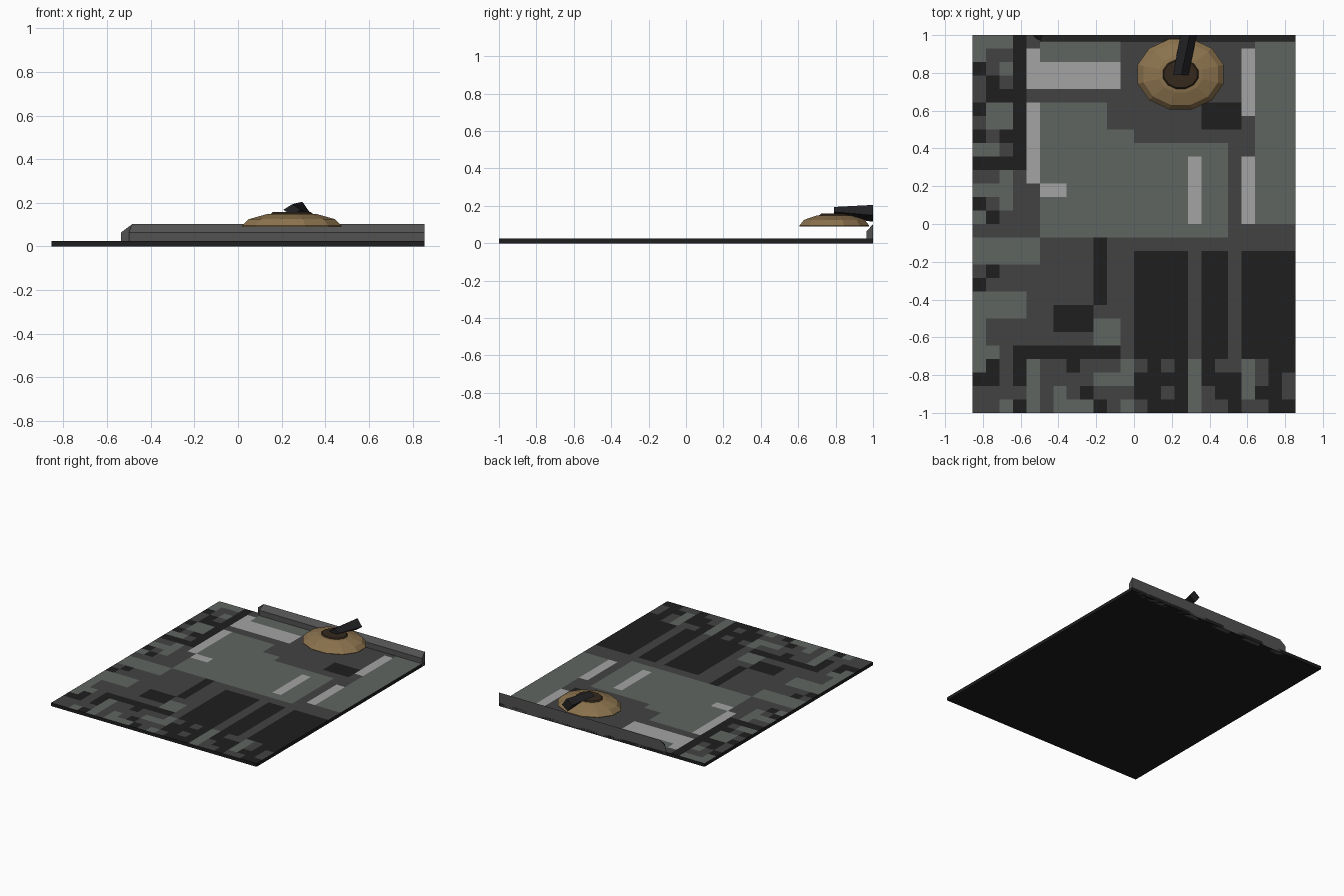
import bpy, bmesh, math, random
from mathutils import Matrix

if "Cube" in bpy.data.objects:
    bpy.data.objects.remove(bpy.data.objects["Cube"])

random.seed(4)


def material(name, rgb):
    m = bpy.data.materials.new(name)
    m.diffuse_color = (*rgb, 1)
    m.use_nodes = True
    m.node_tree.nodes["Principled BSDF"].inputs["Base Color"].default_value = m.diffuse_color
    return m


def add_object(name, bm, mats):
    bmesh.ops.recalc_face_normals(bm, faces=bm.faces)
    me = bpy.data.meshes.new(name)
    bm.to_mesh(me)
    bm.free()
    ob = bpy.data.objects.new(name, me)
    bpy.context.collection.objects.link(ob)
    for m in mats:
        me.materials.append(m)
    return ob


def loft(name, rings, mat):
    """Closed solid through rings that have equal point counts."""
    bm = bmesh.new()
    loops = [[bm.verts.new(p) for p in ring] for ring in rings]
    n = len(loops[0])
    for a, b in zip(loops, loops[1:]):
        for i in range(n):
            j = (i + 1) % n
            bm.faces.new((a[i], a[j], b[j], b[i]))
    bm.faces.new(loops[0][::-1])
    bm.faces.new(loops[-1])
    return add_object(name, bm, [mat])


def oval(rx, ry, z, n=12, cx=0.247, cy=0.793):
    angles = [2 * math.pi * (i + 0.5) / n for i in range(n)]
    return [(cx + rx * math.cos(a), cy + ry * math.sin(a), z) for a in angles]


light = material("light_stone", (0.37, 0.37, 0.37))
mid = material("mid_stone", (0.115, 0.13, 0.12))
dark = material("dark_stone", (0.055, 0.055, 0.055))
black = material("black_stone", (0.013, 0.013, 0.013))
tan = material("tan_shade", (0.26, 0.17, 0.075))
brown = material("brown_cap", (0.035, 0.022, 0.012))
iron = material("dark_iron", (0.016, 0.016, 0.018))
rail_grey = material("rail_grey", (0.085, 0.085, 0.085))

# Ground panel: a mosaic of square cells, painted in blocks (col, row, col, row)
COLS, ROWS, W, H, T = 24, 28, 0.855, 1.0, 0.025
blocks = [
    (1, [(5, 0, 11, 2), (5, 5, 10, 15), (10, 7, 12, 15), (12, 8, 20, 15),
         (21, 0, 24, 14), (0, 15, 5, 17), (0, 19, 4, 21), (1, 5, 3, 7),
         (9, 21, 11, 23), (0, 0, 3, 1)]),
    (3, [(12, 16, 24, 24), (3, 0, 4, 9), (0, 9, 4, 10), (17, 5, 20, 7),
         (9, 15, 10, 20), (6, 20, 9, 22), (3, 23, 11, 24)]),
    (2, [(16, 15, 17, 24), (19, 8, 20, 24)]),
    (0, [(4, 1, 5, 4), (4, 2, 11, 4), (4, 5, 5, 11), (5, 11, 7, 12),
         (20, 1, 21, 6), (20, 9, 21, 14), (16, 9, 17, 14)]),
    (1, [(4, 24, 5, 28), (16, 24, 17, 28), (20, 24, 21, 27)]),
]


def tone(c, r):
    t = 2
    if c < 3 or r > 23:                       # speckled border strips
        t = random.choice((1, 2, 2, 3) if c < 12 else (2, 3, 3))
    for value, rects in blocks:
        if any(a <= c < p and b <= r < q for a, b, p, q in rects):
            t = value
    return t


bm = bmesh.new()
bmesh.ops.create_grid(bm, x_segments=COLS, y_segments=ROWS, size=1,
                      matrix=Matrix.Translation((0, 0, T)) @ Matrix.Diagonal((W, H, 1, 1)))
for f in bm.faces:
    p = f.calc_center_median()
    f.material_index = tone(int((p.x + W) / (2 * W) * COLS), int((H - p.y) / (2 * H) * ROWS))
panel = add_object("ground_panel", bm, [light, mid, dark, black])
solid = panel.modifiers.new("thickness", 'SOLIDIFY')
solid.thickness, solid.offset = T, -1
solid.material_offset = solid.material_offset_rim = 3

# Back rail: bevelled along its top front edge and at its left end
loft("back_rail", [
    [(-0.50, 0.966, 0), (-0.50, 0.966, 0.065), (-0.485, 1, 0.102), (-0.535, 1, 0.065), (-0.535, 1, 0)],
    [(0.855, 0.966, 0), (0.855, 0.966, 0.065), (0.855, 1, 0.102), (0.855, 1, 0.065), (0.855, 1, 0)],
], rail_grey)

# Oval lamp shade with a shallow dome
loft("lamp_shade", [oval(0.236, 0.193, 0.09), oval(0.236, 0.193, 0.095), oval(0.205, 0.168, 0.125),
                    oval(0.12, 0.10, 0.148), oval(0.09, 0.075, 0.151)], tan)

# Cap on the shade
loft("lamp_cap", [oval(0.102, 0.084, 0.146), oval(0.09, 0.074, 0.158)], brown)

# Support arm: tapered diamond bar running to the back edge
loft("lamp_arm", [
    [(0.207, 0.79, 0.168), (0.25, 0.79, 0.194), (0.288, 0.79, 0.168), (0.247, 0.79, 0.145)],
    [(0.245, 1, 0.168), (0.295, 1, 0.205), (0.333, 1, 0.15), (0.285, 1, 0.115)],
], iron)
